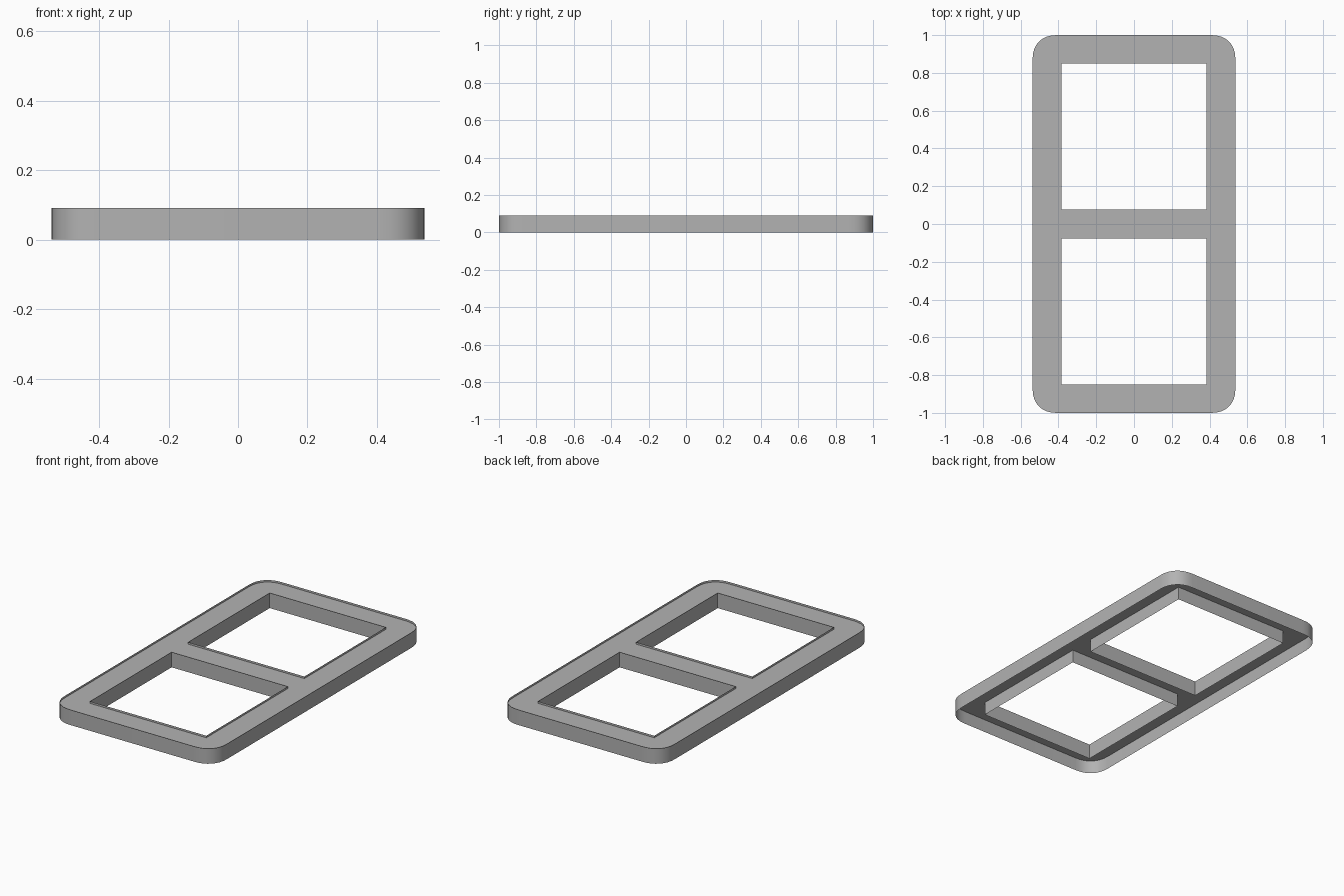
import bpy, bmesh, math

cube = bpy.data.objects.get("Cube")
if cube:
    bpy.data.objects.remove(cube, do_unlink=True)

HALF_X, HALF_Y, HEIGHT = 0.537, 1.0, 0.091
CORNER, STEPS, POWER = 0.13, 8, 2.3
PLATE_Z = HEIGHT - 0.012
HOLE_X, HOLE_NEAR, HOLE_FAR = 0.385, 0.078, 0.85

grey = bpy.data.materials.new("plain grey")
grey.use_nodes = True
COLOUR = (0.45, 0.45, 0.45, 1)
grey.diffuse_color = COLOUR
grey.node_tree.nodes["Principled BSDF"].inputs["Base Color"].default_value = COLOUR


def rounded_outline():
    """Counter-clockwise rounded rectangle with slightly squarish corners."""
    points = []
    for sx, sy in ((1, 1), (-1, 1), (-1, -1), (1, -1)):
        arc = []
        for i in range(STEPS + 1):
            a = math.pi / 2 * i / STEPS
            dx = CORNER * max(math.cos(a), 0) ** (2 / POWER)
            dy = CORNER * max(math.sin(a), 0) ** (2 / POWER)
            arc.append((sx * (HALF_X - CORNER + dx), sy * (HALF_Y - CORNER + dy)))
        points += arc if sx * sy > 0 else arc[::-1]
    return points


def hole_outline(side):
    """Clockwise rectangle, so its wall faces into the opening."""
    low, high = sorted((side * HOLE_NEAR, side * HOLE_FAR))
    return [(-HOLE_X, low), (-HOLE_X, high), (HOLE_X, high), (HOLE_X, low)]


def finish(name, bm):
    mesh = bpy.data.meshes.new(name)
    bm.to_mesh(mesh)
    bm.free()
    obj = bpy.data.objects.new(name, mesh)
    bpy.context.collection.objects.link(obj)
    mesh.materials.append(grey)
    return obj


def add_loop(bm, outline, z):
    verts = [bm.verts.new((x, y, z)) for x, y in outline]
    return [bm.edges.new((v, verts[(i + 1) % len(verts)])) for i, v in enumerate(verts)]


def wall(name, outline):
    """Thin sheet standing on the ground along an outline."""
    bm = bmesh.new()
    rings = [[bm.verts.new((x, y, z)) for x, y in outline] for z in (0, HEIGHT)]
    for i in range(len(outline)):
        j = (i + 1) % len(outline)
        bm.faces.new((rings[0][i], rings[0][j], rings[1][j], rings[1][i]))
    return finish(name, bm)


# Outer rim
outer = rounded_outline()
rim = wall("outer_rim", outer)
bpy.ops.object.select_all(action="DESELECT")
rim.select_set(True)
bpy.context.view_layer.objects.active = rim
bpy.ops.object.shade_smooth_by_angle(angle=math.radians(30))

# Walls of the two openings
holes = {"front": hole_outline(-1), "back": hole_outline(1)}
for label, outline in holes.items():
    wall(label + "_opening_wall", outline)

# Top plate, set just below the rim, with both openings left clear
bm = bmesh.new()
edges = []
for outline in (outer, *holes.values()):
    edges += add_loop(bm, outline, PLATE_Z)
bmesh.ops.triangle_fill(bm, edges=edges, use_beauty=True, use_dissolve=False, normal=(0, 0, 1))
for face in bm.faces:
    face.normal_update()
    if face.normal.z < 0:
        face.normal_flip()
finish("top_plate", bm)
